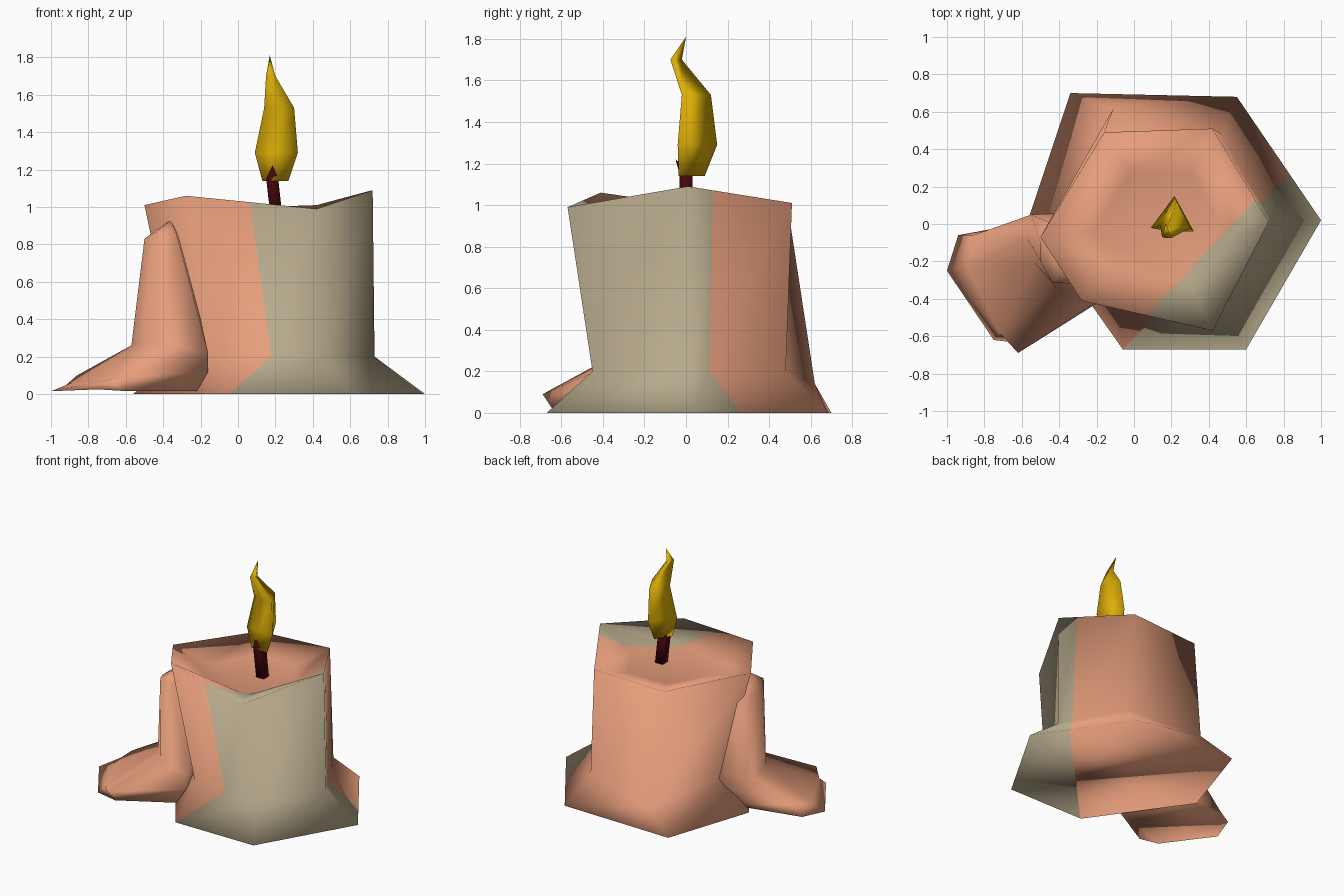
import bpy, bmesh
from mathutils import Vector

cube = bpy.data.objects.get("Cube")
if cube:
    bpy.data.objects.remove(cube, do_unlink=True)


def material(name, rgb):
    m = bpy.data.materials.new(name)
    m.use_nodes = True
    m.diffuse_color = (*rgb, 1)
    m.node_tree.nodes["Principled BSDF"].inputs["Base Color"].default_value = (*rgb, 1)
    return m


SALMON = material("salmon wax", (0.79, 0.34, 0.2))
BEIGE = material("beige wax", (0.47, 0.4, 0.26))
YELLOW = material("flame yellow", (0.73, 0.43, 0.002))
RED = material("wick dark red", (0.06, 0.002, 0.003))


def loft(name, rings, mats, tip=None, split=None):
    """Skin a stack of equal-sized rings, cap both ends, optionally split the colour."""
    bm = bmesh.new()
    loops = [[bm.verts.new(p) for p in ring] for ring in rings]
    n = len(loops[0])
    for low, high in zip(loops, loops[1:]):
        for i in range(n):
            j = (i + 1) % n
            bm.faces.new((low[i], low[j], high[j], high[i]))
    bm.faces.new(loops[0][::-1])
    if tip:
        top = bm.verts.new(tip)
        for i in range(n):
            bm.faces.new((loops[-1][i], loops[-1][(i + 1) % n], top))
    else:
        bm.faces.new(loops[-1])
    if split:
        point, normal = Vector(split[0]), Vector(split[1])
        bmesh.ops.bisect_plane(bm, geom=bm.verts[:] + bm.edges[:] + bm.faces[:],
                               plane_co=point, plane_no=normal)
        for f in bm.faces:
            f.material_index = int((f.calc_center_median() - point).dot(normal) > 0)
    bmesh.ops.recalc_face_normals(bm, faces=bm.faces[:])
    for f in bm.faces:
        f.smooth = True
    mesh = bpy.data.meshes.new(name)
    bm.to_mesh(mesh)
    bm.free()
    for m in mats:
        mesh.materials.append(m)
    ob = bpy.data.objects.new(name, mesh)
    bpy.context.collection.objects.link(ob)
    return ob


# Candle body: flared foot, neck, uneven rim and sunken pool
foot = [(1, .02, 0), (.55, .68, 0), (-.34, .7, 0), (-.56, .04, 0), (-.06, -.67, 0), (.6, -.67, 0)]
neck = [(.73, .02, .2), (.47, .48, .2), (-.11, .62, .14), (-.33, .02, .2), (-.1, -.38, .2), (.47, -.45, .2)]
rim = [(.72, .01, 1.09), (.42, .51, 1.01), (-.16, .49, .99), (-.5, -.07, 1.01), (-.28, -.41, 1.06), (.42, -.57, .99)]
centre = Vector((.14, 0, .93))
pool = []
for p in rim:
    q = Vector(p).lerp(centre, .45)
    pool.append((q.x, q.y, centre.z))
loft("candle_body", [foot, neck, rim, pool], [SALMON, BEIGE],
     split=((.38, -.185, .5), (.727, -.687, .04)))

# Wax drip: column down the side spreading into a puddle
puddle = [(-.94, -.06, .03), (-1, -.25, .015), (-.75, -.62, .025), (-.59, -.64, .015), (-.22, -.43, .015), (-.35, .05, .015)]
lip = [(-.86, -.06, .1), (-.89, -.24, .06), (-.72, -.58, .07), (-.62, -.69, .09), (-.16, -.4, .12), (-.35, .06, .15)]
ankle = [(-.55, .05, .26), (-.57, -.08, .26), (-.53, -.21, .26), (-.42, -.34, .28), (-.16, -.39, .22), (-.28, .05, .25)]
shoulder = [(-.43, 0, .83), (-.5, -.1, .83), (-.5, -.2, .83), (-.44, -.31, .86), (-.33, -.32, .86), (-.3, -.05, .84)]
loft("wax_drip", [puddle, lip, ankle, shoulder], [SALMON], tip=(-.36, -.22, .93))

# Wick: leaning square stick with a pointed end
square = [(-1, -1), (1, -1), (1, 1), (-1, 1)]
loft("wick", [[(x + r * a, r * b, z) for a, b in square]
              for x, z, r in ((.21, .91, .032), (.183, 1.15, .032))],
     [RED], tip=(.185, -.05, 1.22))

# Flame: near-triangular outline scaled to the width and depth at each height
outline = [(0, .1), (.45, 0), (1, 0), (.55, 1)]
levels = [(1.14, .13, .27, -.035, .09), (1.29, .09, .32, -.04, .15),
          (1.53, .14, .3, -.02, .12), (1.70, .15, .2, -.075, -.02)]
loft("flame", [[(x0 + (x1 - x0) * u, y0 + (y1 - y0) * v, z) for u, v in outline]
               for z, x0, x1, y0, y1 in levels],
     [YELLOW], tip=(.17, 0, 1.81))
